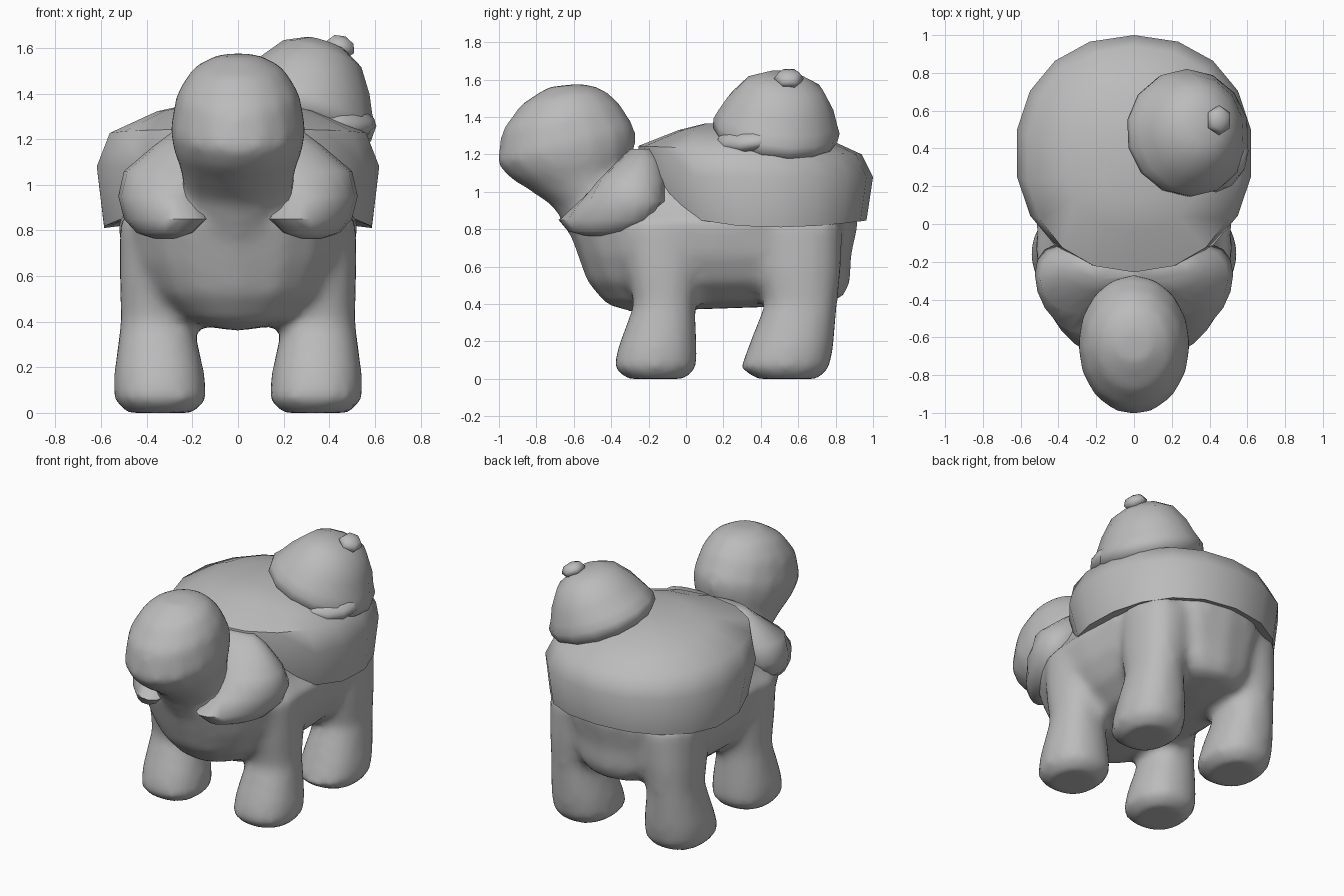
import bpy, bmesh, math
from mathutils import Matrix

cube = bpy.data.objects.get("Cube")
if cube:
    bpy.data.objects.remove(cube, do_unlink=True)

clay = bpy.data.materials.new("clay_grey")
clay.use_nodes = True
clay.diffuse_color = (0.5, 0.5, 0.5, 1)
clay.node_tree.nodes["Principled BSDF"].inputs["Base Color"].default_value = (0.5, 0.5, 0.5, 1)


def loft(bm, rings, sides=16, power=1.0, sx=1):
    """Skin rings given as (y0, z0, y1, z1, centre x, half width)."""
    loops = []
    for y0, z0, y1, z1, cx, rx in rings:
        loop = []
        for i in range(sides):
            a = 2 * math.pi * i / sides
            c = math.copysign(abs(math.cos(a)) ** power, math.cos(a))
            s = math.copysign(abs(math.sin(a)) ** power, math.sin(a))
            loop.append(bm.verts.new((sx * cx + rx * s,
                                      (y0 + y1) / 2 + c * (y1 - y0) / 2,
                                      (z0 + z1) / 2 + c * (z1 - z0) / 2)))
        loops.append(loop)
    for a, b in zip(loops, loops[1:]):
        for i in range(sides):
            j = (i + 1) % sides
            bm.faces.new((a[i], a[j], b[j], b[i]))
    bm.faces.new(loops[0])
    bm.faces.new(loops[-1])
    return loops


def flat(z, y0, y1, cx, rx):
    return (y0, z, y1, z, cx, rx)


def finish(name, bm, angle=45):
    bmesh.ops.recalc_face_normals(bm, faces=bm.faces[:])
    mesh = bpy.data.meshes.new(name)
    bm.to_mesh(mesh)
    bm.free()
    mesh.materials.append(clay)
    mesh.shade_smooth()
    mesh.set_sharp_from_angle(angle=math.radians(angle))
    ob = bpy.data.objects.new(name, mesh)
    bpy.context.collection.objects.link(ob)
    return ob


# Body: torso, neck with head and four legs, blended into one skin
bm = bmesh.new()
loft(bm, [(-0.3, 0.36, 0.6, 0.39, 0, 0.07), (-0.43, 0.4, 0.84, 0.43, 0, 0.3),
          flat(0.52, -0.53, 0.88, 0, 0.43), flat(0.66, -0.58, 0.885, 0, 0.5),
          flat(0.84, -0.64, 0.925, 0, 0.53), flat(0.93, -0.6, 0.9, 0, 0.45),
          flat(1.1, -0.42, 0.8, 0, 0.38)], sides=20, power=0.8)
loft(bm, [(-0.63, 0.78, -0.1, 0.98, 0, 0.25), (-0.71, 0.92, -0.28, 1.06, 0, 0.24),
          (-0.84, 1.01, -0.3, 1.14, 0, 0.255), (-0.94, 1.07, -0.27, 1.24, 0, 0.285),
          (-1.015, 1.15, -0.27, 1.34, 0, 0.3), (-0.985, 1.33, -0.35, 1.47, 0, 0.27),
          (-0.88, 1.47, -0.44, 1.55, 0, 0.2), (-0.74, 1.56, -0.55, 1.58, 0, 0.09)])
front_leg = [flat(0.0, -0.32, 0.0, 0.34, 0.15), flat(0.06, -0.39, 0.06, 0.34, 0.205),
             flat(0.17, -0.365, 0.06, 0.345, 0.2), flat(0.4, -0.28, 0.05, 0.355, 0.16),
             flat(0.58, -0.32, 0.08, 0.34, 0.18), flat(0.84, -0.35, 0.1, 0.33, 0.19)]
back_leg = [flat(0.0, 0.37, 0.71, 0.34, 0.15), flat(0.06, 0.29, 0.77, 0.34, 0.205),
            flat(0.17, 0.33, 0.79, 0.345, 0.2), flat(0.4, 0.42, 0.81, 0.355, 0.16),
            flat(0.58, 0.38, 0.83, 0.34, 0.18), flat(0.84, 0.36, 0.84, 0.32, 0.2)]
for side in (1, -1):
    for leg in (front_leg, back_leg):
        loft(bm, leg, power=0.9, sx=side)
body = finish("body", bm, 180)
blend = body.modifiers.new("blend", 'REMESH')
blend.mode = 'VOXEL'
blend.voxel_size = 0.03
blend.use_smooth_shade = True
soften = body.modifiers.new("soften", 'SMOOTH')
soften.factor = 0.5
soften.iterations = 8

# Shell: thick rim with a shallow dome, lower edge curving up to the ends
bm = bmesh.new()
loops = loft(bm, [flat(0.86, 0.0, 0.85, 0, 0.45), flat(0.81, -0.18, 0.965, 0, 0.595),
                  flat(1.08, -0.25, 1.0, 0, 0.628), (-0.255, 1.245, 0.94, 1.2, 0, 0.57),
                  (-0.04, 1.33, 0.7, 1.31, 0, 0.36), flat(1.365, 0.1, 0.5, 0, 0.16)],
             sides=18, power=0.92)
for loop in loops[:2]:
    for v in loop:
        t = (v.co.y - 0.45) / 0.6
        v.co.z += (0.1 if t < 0 else 0.05) * t * t
finish("shell", bm, 50)

# Collar: a flap over each shoulder, meeting behind the neck, tips swept forward
bm = bmesh.new()
loft(bm, [flat(0.765, -0.53, -0.42, 0.32, 0.05), flat(0.79, -0.6, -0.33, 0.32, 0.125),
          flat(0.85, -0.63, -0.24, 0.315, 0.185), flat(0.95, -0.57, -0.13, 0.345, 0.18),
          flat(1.06, -0.47, -0.1, 0.29, 0.21), flat(1.17, -0.36, -0.12, 0.17, 0.2),
          flat(1.23, -0.3, -0.17, 0.13, 0.16)])
for v in bm.verts:
    sweep = min(0.8, max(0.0, 4 * (1.05 - v.co.z)))
    v.co.y += sweep * (v.co.x - 0.32)
collar = finish("collar", bm, 60)
collar.modifiers.new("both_sides", 'MIRROR')

# Tilted hat with a flared base, resting on the shell
bm = bmesh.new()
loft(bm, [flat(-0.03, -0.29, 0.29, 0, 0.28), flat(0.02, -0.335, 0.335, 0, 0.335),
          flat(0.07, -0.34, 0.34, 0, 0.335), flat(0.12, -0.32, 0.32, 0, 0.3),
          flat(0.2, -0.28, 0.29, 0, 0.26), flat(0.305, -0.2, 0.22, 0, 0.185),
          flat(0.355, -0.1, 0.12, 0, 0.09)], sides=14)
hat = finish("hat", bm, 60)
hat.matrix_world = (Matrix.Translation((0.27, 0.475, 1.285))
                    @ Matrix.Rotation(math.radians(19), 4, 'Y')
                    @ Matrix.Rotation(math.radians(-7), 4, 'X'))


def blob(name, place, size, tilt, turn, u, v):
    bm = bmesh.new()
    bmesh.ops.create_uvsphere(bm, u_segments=u, v_segments=v, radius=1)
    ob = finish(name, bm, 60)
    ob.location = place
    ob.scale = size
    ob.rotation_euler = (0, math.radians(tilt), math.radians(turn))


# Brim on the outer front edge of the hat, and its button
blob("hat_brim", (0.46, 0.32, 1.28), (0.13, 0.18, 0.07), 18, -38, 10, 6)
blob("hat_button", (0.45, 0.55, 1.605), (0.075, 0.08, 0.05), 25, 0, 6, 4)
